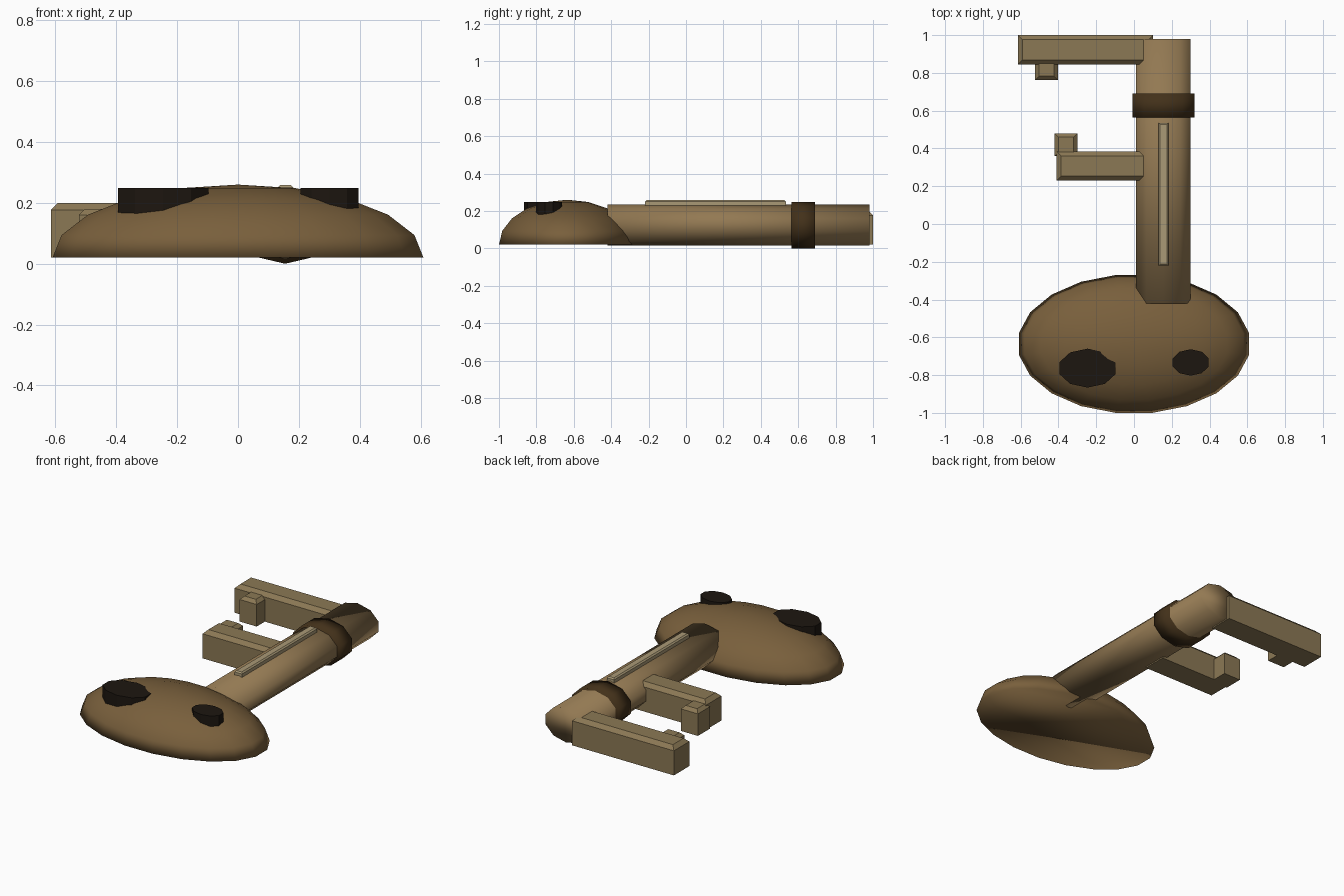
import bpy, bmesh, math
from mathutils import Matrix, Vector

if "Cube" in bpy.data.objects:
    bpy.data.objects.remove(bpy.data.objects["Cube"])


def material(name, rgb):
    m = bpy.data.materials.new(name)
    m.diffuse_color = (*rgb, 1)
    m.use_nodes = True
    m.node_tree.nodes["Principled BSDF"].inputs["Base Color"].default_value = m.diffuse_color
    return m


BOW = material("bow_brown", (0.19, 0.115, 0.045))
SHAFT = material("shaft_brown", (0.29, 0.19, 0.085))
BIT = material("bit_tan", (0.26, 0.19, 0.09))
COLLAR = material("collar_dark", (0.055, 0.03, 0.01))
HOLE = material("hole_black", (0.012, 0.008, 0.005))
INLAY = material("inlay_light", (0.40, 0.32, 0.18))


def finish(name, bm, mat, smooth):
    bmesh.ops.recalc_face_normals(bm, faces=bm.faces)
    for f in bm.faces:
        f.smooth = smooth
    me = bpy.data.meshes.new(name)
    bm.to_mesh(me)
    bm.free()
    me.materials.append(mat)
    ob = bpy.data.objects.new(name, me)
    bpy.context.collection.objects.link(ob)
    return ob


def cylinder(name, mat, centre, radii, depth, along_y, smooth=True):
    """Ten-sided squashed cylinder with one corner on its up axis."""
    bm = bmesh.new()
    bmesh.ops.create_cone(bm, cap_ends=True, segments=10, radius1=1, radius2=1, depth=depth)
    bm.verts.ensure_lookup_table()
    a = math.atan2(bm.verts[0].co.y, bm.verts[0].co.x)
    bm.transform(Matrix.Rotation(math.pi / 2 - a, 4, 'Z'))
    bm.transform(Matrix.Diagonal((*radii, 1, 1)))
    if along_y:
        bm.transform(Matrix.Rotation(math.pi / 2, 4, 'X'))
    bm.transform(Matrix.Translation(centre))
    return finish(name, bm, mat, smooth)


def block(name, mat, lo, hi, chamfer):
    """Box with only its top edges chamfered."""
    lo, hi = Vector(lo), Vector(hi)
    bm = bmesh.new()
    bmesh.ops.create_cube(bm, size=1)
    bm.transform(Matrix.Translation((lo + hi) / 2) @ Matrix.Diagonal((*(hi - lo), 1)))
    top = [e for e in bm.edges if all(v.co.z > hi.z - 1e-4 for v in e.verts)]
    bmesh.ops.bevel(bm, geom=top, offset=chamfer, segments=1, affect='EDGES')
    return finish(name, bm, mat, False)


# Bow: flattened half ellipsoid with a closed flat underside
bm = bmesh.new()
bmesh.ops.create_uvsphere(bm, u_segments=20, v_segments=10, radius=1)
bm.transform(Matrix.Rotation(math.radians(9), 4, 'Z'))
bmesh.ops.delete(bm, geom=[v for v in bm.verts if v.co.z < -0.01], context='VERTS')
bmesh.ops.contextual_create(bm, geom=[e for e in bm.edges if e.is_boundary])
bm.transform(Matrix.Translation((0, -0.635, 0.02)) @ Matrix.Diagonal((0.617, 0.3695, 0.24, 1)))
finish("bow", bm, BOW, True)

# Dark recesses on the bow
cylinder("large_hole", HOLE, (-0.246, -0.763, 0.20), (0.156, 0.103), 0.096, False, False)
cylinder("small_hole", HOLE, (0.30, -0.733, 0.205), (0.10, 0.07), 0.086, False, False)

# Shaft, collar and top inlay
cylinder("shaft", SHAFT, (0.155, 0.28, 0.125), (0.1525, 0.11), 1.40, True)
cylinder("collar", COLLAR, (0.155, 0.628, 0.124), (0.1725, 0.124), 0.126, True)
block("inlay", INLAY, (0.13, -0.22, 0.20), (0.182, 0.535, 0.258), 0.008)

# Bit: two arms, each with a small tooth facing the other
for name, x, y in (("outer", -0.615, 0.845), ("inner", -0.41, 0.23)):
    block(name + "_arm", BIT, (x, y, 0.02), (0.10, y + 0.155, 0.20), 0.024)
for name, x, y in (("outer", -0.523, 0.763), ("inner", -0.42, 0.36)):
    block(name + "_tooth", BIT, (x, y, 0.02), (x + 0.12, y + 0.12, 0.18), 0.02)
